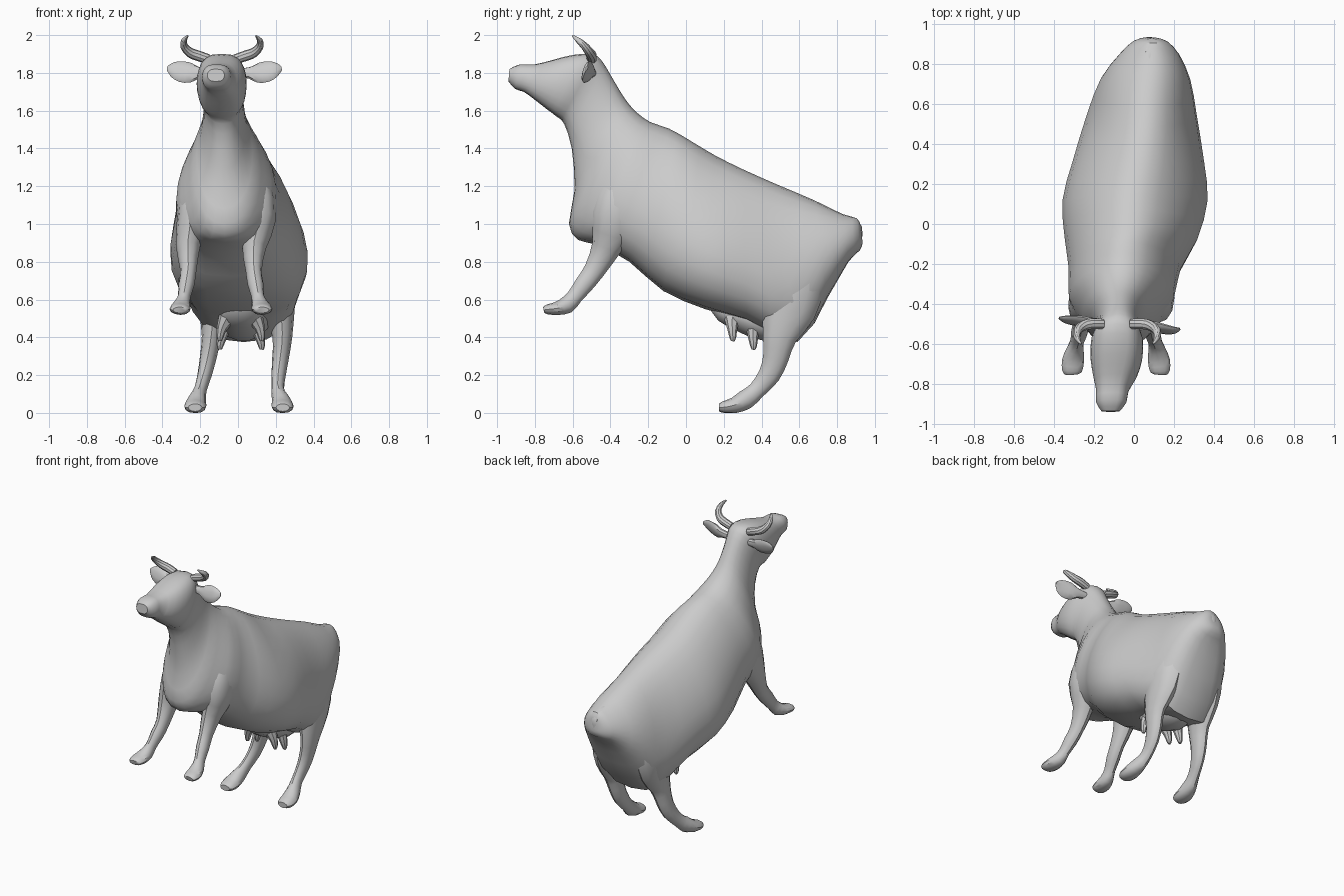
import bpy, bmesh, math
from mathutils import Vector


def smooth_rows(rows, steps=2):
    """Catmull-Rom interpolation of rows of numbers."""
    out = []
    for i in range(len(rows) - 1):
        p = [rows[max(0, min(len(rows) - 1, i + k))] for k in (-1, 0, 1, 2)]
        for s in range(steps):
            t = s / steps
            out.append([0.5 * (2 * b + (c - a) * t + (2 * a - 5 * b + 4 * c - d) * t * t
                               + (3 * b - a - 3 * c + d) * t ** 3) for a, b, c, d in zip(*p)])
    return out + [list(rows[-1])]


def skin(name, rings):
    """Bridge a list of point rings and cap both ends."""
    bm = bmesh.new()
    loops = [[bm.verts.new(p) for p in ring] for ring in rings]
    n = len(loops[0])
    for a, b in zip(loops, loops[1:]):
        for i in range(n):
            j = (i + 1) % n
            bm.faces.new((a[i], a[j], b[j], b[i]))
    bm.faces.new(loops[0])
    bm.faces.new(loops[-1])
    bmesh.ops.recalc_face_normals(bm, faces=bm.faces)
    me = bpy.data.meshes.new(name)
    bm.to_mesh(me)
    bm.free()
    ob = bpy.data.objects.new(name, me)
    bpy.context.collection.objects.link(ob)
    bpy.ops.object.select_all(action='DESELECT')
    ob.select_set(True)
    bpy.context.view_layer.objects.active = ob
    bpy.ops.object.shade_smooth_by_angle(angle=math.radians(35))
    return ob


def limb(name, path, ref, sides=12, steps=2, floor=None):
    """Tube through rows (x, y, z, radius along ref, other radius)."""
    rows = smooth_rows(path, steps)
    pts = [Vector(r[:3]) for r in rows]
    rings = []
    for i, r in enumerate(rows):
        t = (pts[min(i + 1, len(pts) - 1)] - pts[max(i - 1, 0)]).normalized()
        u = Vector(ref)
        u = (u - t * u.dot(t)).normalized()
        v = t.cross(u)
        ring = []
        for k in range(sides):
            a = 2 * math.pi * k / sides
            p = pts[i] + u * math.cos(a) * r[3] + v * math.sin(a) * r[4]
            if floor is not None:
                p.z = max(p.z, floor)
            ring.append(p)
        rings.append(ring)
    return skin(name, rings)


# Body, neck and head: top y, top z, bottom y, bottom z, centre x, half width
body = [
    (.925, .99, .935, .90, .088, .03),
    (.905, 1.03, .92, .86, .085, .085),
    (.83, 1.052, .86, .80, .08, .15),
    (.68, 1.125, .75, .61, .06, .225),
    (.48, 1.21, .59, .375, .042, .275),
    (.30, 1.29, .32, .485, .022, .328),
    (.15, 1.365, .10, .55, .003, .36),
    (.00, 1.455, -.12, .645, -.015, .33),
    (-.09, 1.505, -.30, .80, -.045, .28),
    (-.19, 1.54, -.47, .89, -.06, .265),
    (-.26, 1.59, -.57, .915, -.065, .215),
    (-.31, 1.645, -.62, 1.0, -.07, .17),
    (-.35, 1.705, -.59, 1.18, -.072, .13),
    (-.40, 1.79, -.605, 1.40, -.075, .107),
    (-.45, 1.87, -.645, 1.53, -.08, .11),
    (-.50, 1.90, -.68, 1.565, -.085, .13),
    (-.60, 1.895, -.74, 1.61, -.088, .13),
    (-.70, 1.87, -.81, 1.665, -.095, .11),
    (-.80, 1.845, -.86, 1.70, -.108, .082),
    (-.88, 1.845, -.905, 1.715, -.114, .076),
    (-.935, 1.82, -.94, 1.755, -.117, .045),
]
rings = []
for ty, tz, by, bz, cx, hw in smooth_rows(body):
    mid_y = (ty + by) / 2
    trunk = max(0.0, min(1.0, (mid_y + .5) / .2))
    belly = max(0.0, 1 - abs(mid_y - .1) / .4)
    head = max(0.0, min(1.0, (-.5 - mid_y) / .1))
    egg, lean = .45 * trunk + .2 * belly, .012 * trunk - .022 * belly
    ring = []
    for k in range(24):
        a = 2 * math.pi * k / 24
        t = (1 - math.cos(a)) / 2
        s = math.sin(a)
        power = .95 - .3 * head - .22 * trunk * t
        w = math.copysign(abs(s) ** power, s) * (1 + egg * (t - .57))
        ring.append((cx + hw * w + lean * (1 - 2 * t), ty + (by - ty) * t, tz + (bz - tz) * t))
    rings.append(ring)
skin("body", rings)

# Front legs: raised, swept forward, hooves clear of the ground
for side, s, mid in (("left", -1, -.095), ("right", 1, -.085)):
    top = (mid - .03) / 2
    limb("front_leg_" + side, [
        (top + s * .12, -.26, 1.36, .02, .04),
        (top + s * .16, -.32, 1.20, .075, .12),
        (top + s * .18, -.37, 1.03, .08, .13),
        (mid + s * .17, -.42, .88, .064, .08),
        (mid + s * .168, -.485, .755, .043, .056),
        (mid + s * .178, -.54, .68, .042, .05),
        (mid + s * .19, -.59, .615, .034, .042),
        (mid + s * .20, -.63, .572, .044, .046),
        (mid + s * .21, -.685, .553, .055, .035),
        (mid + s * .215, -.735, .548, .05, .026),
        (mid + s * .215, -.752, .545, .035, .016)], (1, 0, 0))

# Rear legs: thigh, hock, cannon and hoof on the ground
for side, s, mid in (("left", -1, .045), ("right", 1, .05)):
    foot = .005
    limb("rear_leg_" + side, [
        (mid + s * .09, .59, 1.0, .03, .05),
        (mid + s * .14, .585, .85, .075, .13),
        (mid + s * .16, .575, .70, .095, .16),
        (mid + s * .172, .54, .54, .078, .145),
        (mid + s * .185, .495, .40, .052, .09),
        (mid * .7 + s * .19, .475, .29, .044, .068),
        (mid * .4 + s * .195, .44, .20, .038, .058),
        (foot + s * .205, .375, .12, .034, .046),
        (foot + s * .22, .315, .07, .046, .052),
        (foot + s * .23, .255, .04, .058, .042),
        (foot + s * .232, .20, .03, .054, .032),
        (foot + s * .232, .175, .028, .036, .02)], (1, 0, 0), floor=0)

# Udder and teats
limb("udder", [
    (.015, .14, .59, .05, .03), (.018, .20, .55, .10, .07), (.02, .30, .52, .13, .095),
    (.03, .42, .49, .14, .11), (.035, .52, .49, .12, .09), (.04, .57, .50, .05, .04)], (1, 0, 0), 14)
for s in (-1, 1):
    for pos, y, low in (("front", .245, .38), ("rear", .355, .335)):
        x = .015 + s * .105
        limb(f"teat_{pos}_{'right' if s > 0 else 'left'}", [
            (x - s * .03, y, .50, .045, .045), (x - s * .005, y, low + .07, .028, .028),
            (x + s * .005, y + .003, low + .02, .018, .018),
            (x + s * .005, y + .003, low, .01, .01)], (1, 0, 0), 8)

# Ears: drooping leaf shapes; horns: tapered upward curls
for side, s, mid, back in (("left", -1, -.085, .035), ("right", 1, -.085, -.02)):
    out = mid + (.025 if s < 0 else 0)
    limb("ear_" + side, [
        (out + s * .09, -.50, 1.80, .025, .025),
        (out + s * .145, -.50 + back * .2, 1.80, .032, .022),
        (out + s * .19, -.505 + back * .5, 1.80, .055, .022),
        (out + s * .24, -.51 + back * .8, 1.807, .058, .018),
        (out + s * .285, -.51 + back, 1.82, .042, .013),
        (out + s * .315, -.505 + back, 1.825, .012, .005)], (0, .35, 1), 10)
    limb("horn_" + side, [
        (mid + s * .07, -.50, 1.872, .026, .026),
        (mid + s * .13, -.50, 1.892, .028, .028),
        (mid + s * .17, -.51, 1.908, .026, .026),
        (mid + s * .20, -.535, 1.94, .021, .021),
        (mid + s * .20, -.57, 1.972, .015, .015),
        (mid + s * .18, -.60, 1.996, .005, .005)], (0, 1, .3), 10)

# Stub at the tail root
limb("tail_root", [(.075, .80, 1.035, .03, .02), (.085, .87, 1.018, .035, .022),
                   (.09, .912, .98, .03, .02), (.09, .92, .92, .015, .012)], (1, 0, 0), 8)
